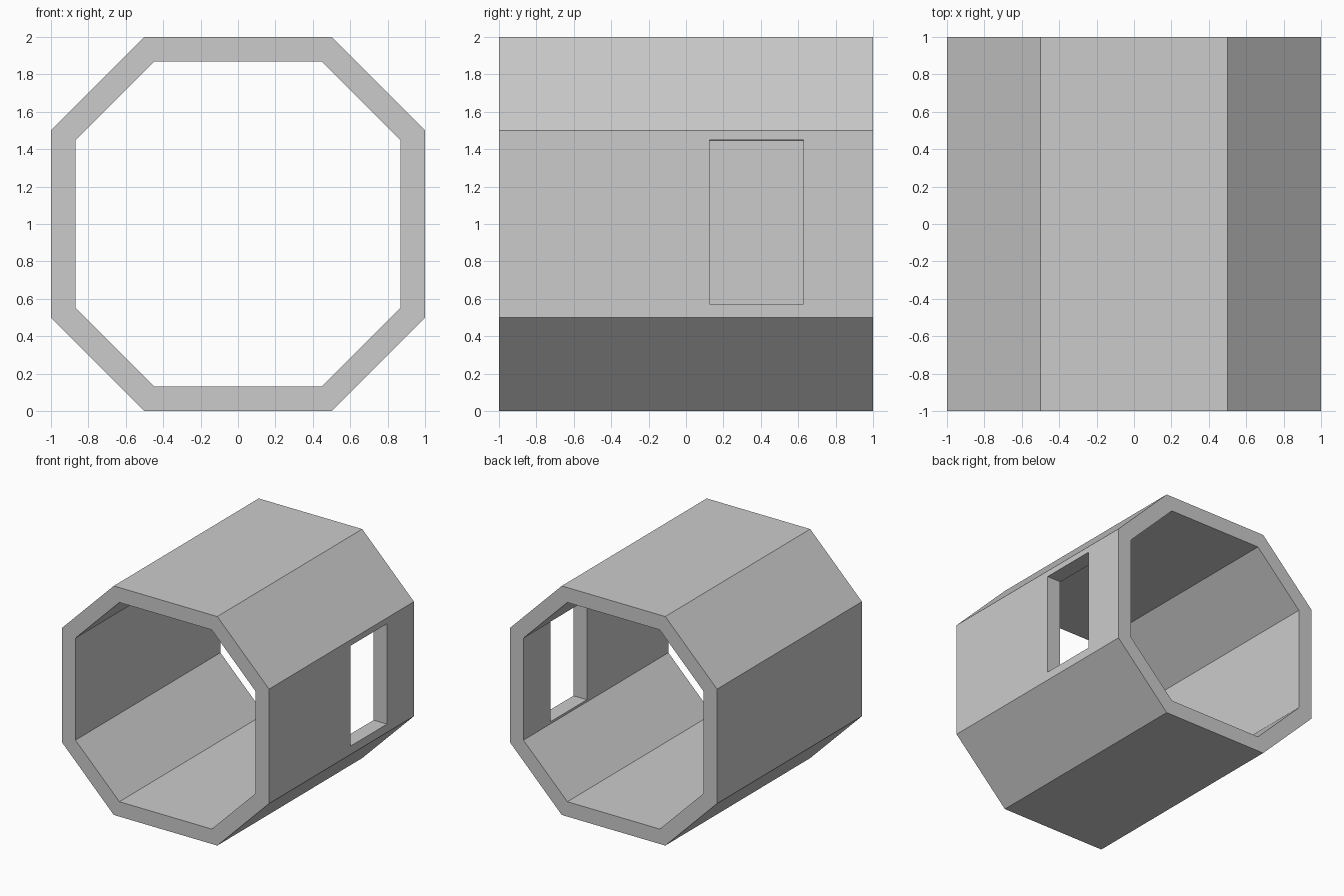
import bpy, bmesh

if "Cube" in bpy.data.objects:
    bpy.data.objects.remove(bpy.data.objects["Cube"])


def octagon(half, corner):
    """Octagon points (x, z) around z = 1: flat sides at half, corners at corner."""
    h, c = half, corner
    pts = [(c, -h), (h, -c), (h, c), (c, h), (-c, h), (-h, c), (-h, -c), (-c, -h)]
    return [(x, z + 1.0) for x, z in pts]


def new_object(name, bm):
    bmesh.ops.recalc_face_normals(bm, faces=bm.faces[:])
    mesh = bpy.data.meshes.new(name)
    bm.to_mesh(mesh)
    bm.free()
    obj = bpy.data.objects.new(name, mesh)
    bpy.context.collection.objects.link(obj)
    return obj


# Octagonal tube: outer and inner rings at both open ends
outer, inner = octagon(1.0, 0.5), octagon(0.87, 0.446)
bm = bmesh.new()
rings = [[bm.verts.new((x, y, z)) for x, z in profile]
         for profile, y in ((outer, -1), (outer, 1), (inner, 1), (inner, -1))]
for r in range(4):
    a, b = rings[r], rings[(r + 1) % 4]
    for i in range(8):
        j = (i + 1) % 8
        bm.faces.new((a[i], a[j], b[j], b[i]))
tube = new_object("octagonal_tube", bm)

# Window opening through the right wall only
x0, x1, y0, y1, z0, z1 = 0.7, 1.2, 0.125, 0.627, 0.573, 1.449
bm = bmesh.new()
bmesh.ops.create_cube(bm, size=1.0)
bmesh.ops.scale(bm, vec=(x1 - x0, y1 - y0, z1 - z0), verts=bm.verts[:])
bmesh.ops.translate(bm, vec=((x0 + x1) / 2, (y0 + y1) / 2, (z0 + z1) / 2), verts=bm.verts[:])
cutter = new_object("window_cutter", bm)
cutter.hide_render = True

cut = tube.modifiers.new("window", 'BOOLEAN')
cut.operation = 'DIFFERENCE'
cut.solver = 'EXACT'
cut.object = cutter
bpy.context.view_layer.objects.active = tube
tube.select_set(True)
bpy.ops.object.modifier_apply(modifier=cut.name)
bpy.data.objects.remove(cutter)
